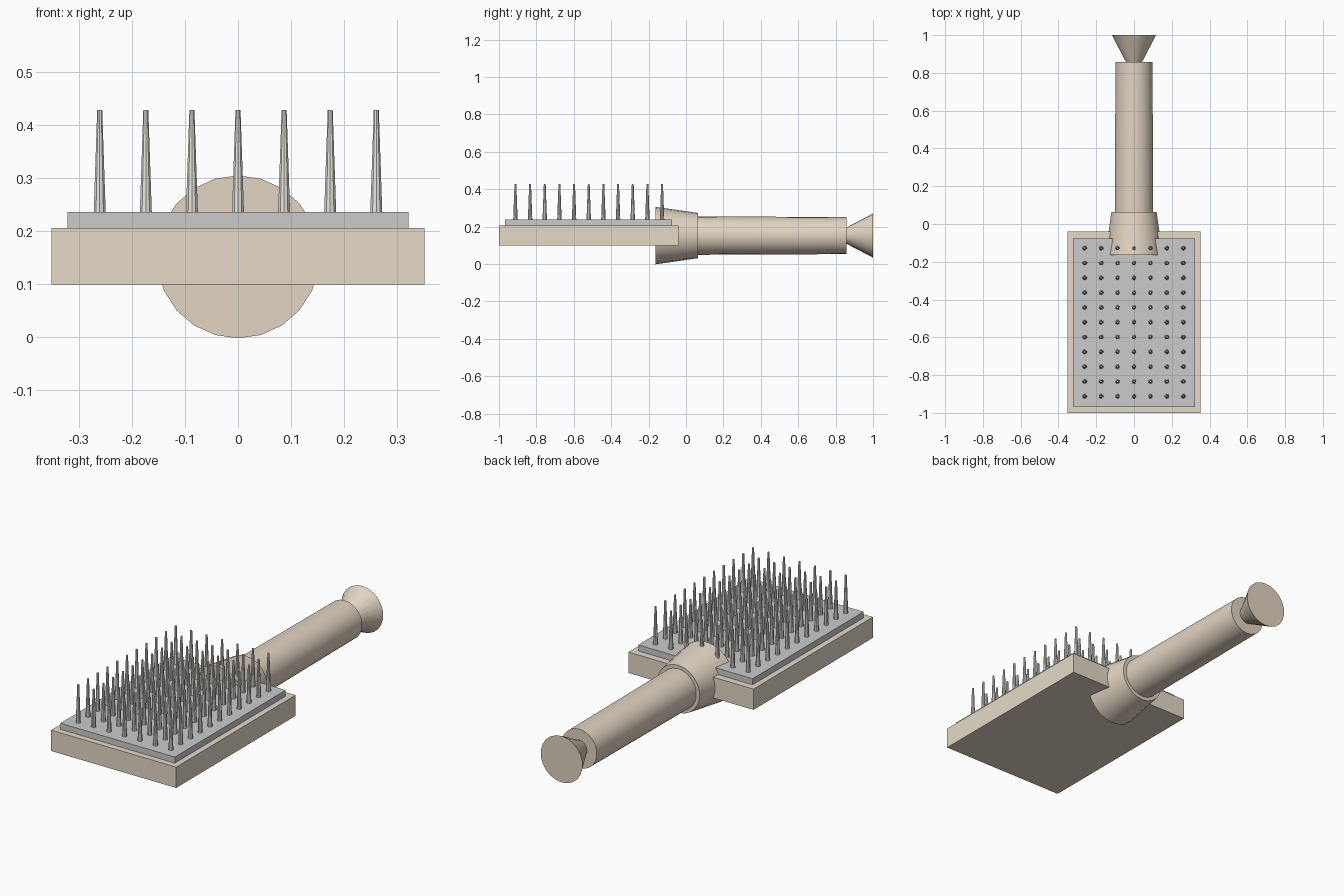
import bpy, bmesh, math
from mathutils import Matrix, Vector

if "Cube" in bpy.data.objects:
    bpy.data.objects.remove(bpy.data.objects["Cube"])

AXIS_Z = 0.152   # height of the handle axis


def material(name, rgb):
    m = bpy.data.materials.new(name)
    m.diffuse_color = (*rgb, 1)
    m.use_nodes = True
    m.node_tree.nodes["Principled BSDF"].inputs["Base Color"].default_value = m.diffuse_color
    return m


light_wood = material("light_wood", (0.78, 0.70, 0.58))
warm_wood = material("warm_wood", (0.76, 0.66, 0.54))
pad_grey = material("pad_grey", (0.84, 0.84, 0.82))
pin_metal = material("pin_metal", (0.80, 0.79, 0.75))


def finish(bm, name, mat, smooth=False):
    me = bpy.data.meshes.new(name)
    bm.to_mesh(me)
    bm.free()
    me.materials.append(mat)
    ob = bpy.data.objects.new(name, me)
    bpy.context.collection.objects.link(ob)
    if smooth:
        bpy.ops.object.select_all(action='DESELECT')
        ob.select_set(True)
        bpy.context.view_layer.objects.active = ob
        bpy.ops.object.shade_smooth_by_angle(angle=math.radians(35))
    return ob


def box(name, lo, hi, mat):
    lo, hi = Vector(lo), Vector(hi)
    bm = bmesh.new()
    bmesh.ops.create_cube(bm, size=1, matrix=Matrix.Translation((lo + hi) / 2)
                          @ Matrix.Diagonal((*(hi - lo), 1)))
    return finish(bm, name, mat)


def cone_y(name, y0, y1, r0, r1, sides, mat):
    """Tapered round bar along y, with a flat side facing up."""
    bm = bmesh.new()
    rot = Matrix.Rotation(-math.pi / 2, 4, 'X') @ Matrix.Rotation(math.pi / 2 + math.pi / sides, 4, 'Z')
    bmesh.ops.create_cone(bm, cap_ends=True, segments=sides, radius1=r0, radius2=r1, depth=y1 - y0,
                          matrix=Matrix.Translation((0, (y0 + y1) / 2, AXIS_Z)) @ rot)
    return finish(bm, name, mat, True)


# Wooden board and the pad lying on it
box("board", (-0.352, -1.0, 0.10), (0.352, -0.04, 0.206), light_wood)
box("pad", (-0.322, -0.968, 0.204), (0.322, -0.076, 0.237), pad_grey)

# Handle: socket, shaft and flared end
cone_y("handle_socket", -0.163, 0.063, 0.1536, 0.121, 22, warm_wood)
cone_y("handle_shaft", 0.0, 0.858, 0.103, 0.099, 22, warm_wood)
cone_y("handle_flare", 0.84, 1.0, 0.034, 0.118, 22, warm_wood)

# Grid of tapered pins
bm = bmesh.new()
for i in range(7):
    for j in range(11):
        x = -0.261 + i * 0.087
        y = -0.912 + j * 0.0784
        bmesh.ops.create_cone(bm, cap_ends=True, segments=10, radius1=0.012, radius2=0.005, depth=0.196,
                              matrix=Matrix.Translation((x, y, 0.331)))
finish(bm, "pins", pin_metal, True)
